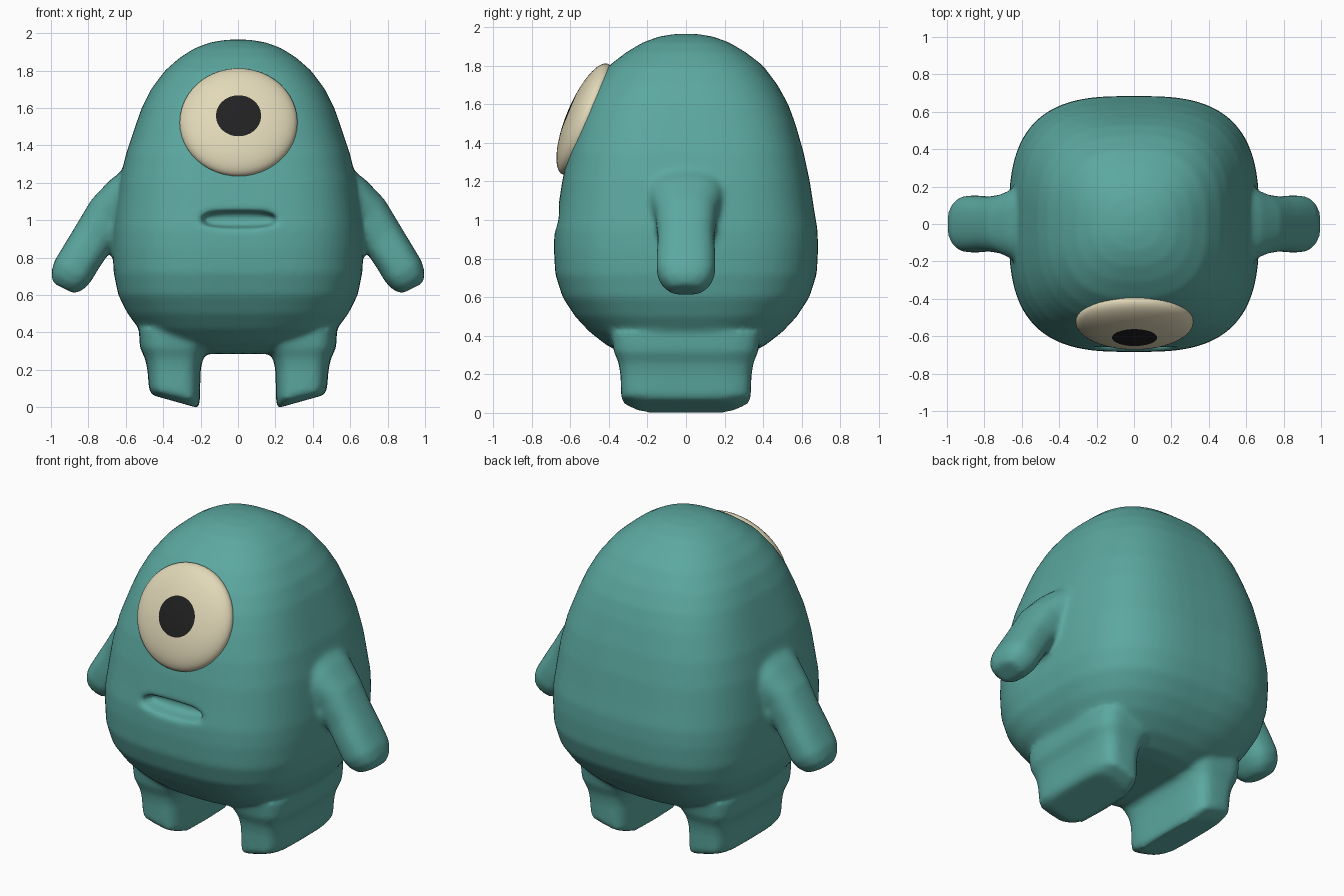
import bpy, bmesh, math
from mathutils import Vector, Matrix

if "Cube" in bpy.data.objects:
    bpy.data.objects.remove(bpy.data.objects["Cube"])


def material(name, rgb):
    m = bpy.data.materials.new(name)
    m.diffuse_color = (*rgb, 1)
    m.use_nodes = True
    m.node_tree.nodes["Principled BSDF"].inputs["Base Color"].default_value = m.diffuse_color
    return m


TEAL = material("teal skin", (0.105, 0.39, 0.35))
CREAM = material("cream eye", (0.76, 0.69, 0.48))
BLACK = material("black pupil", (0.015, 0.015, 0.016))


def ring(center, u, v, n, count):
    """Superellipse ring spanned by the half-axis vectors u and v."""
    pts = []
    for i in range(count):
        a = 2 * math.pi * i / count
        c, s = math.cos(a), math.sin(a)
        pts.append(Vector(center)
                   + Vector(u) * math.copysign(abs(c) ** (2 / n), c)
                   + Vector(v) * math.copysign(abs(s) ** (2 / n), s))
    return pts


def loft(bm, rings):
    """Skin a list of equal rings and cap both ends."""
    loops = [[bm.verts.new(p) for p in r] for r in rings]
    k = len(loops[0])
    for a, b in zip(loops, loops[1:]):
        for i in range(k):
            bm.faces.new((a[i], a[(i + 1) % k], b[(i + 1) % k], b[i]))
    bm.faces.new(loops[0])
    bm.faces.new(loops[-1])


def finish(name, bm, *mats):
    bmesh.ops.recalc_face_normals(bm, faces=bm.faces)
    me = bpy.data.meshes.new(name)
    bm.to_mesh(me)
    bm.free()
    for m in mats:
        me.materials.append(m)
    ob = bpy.data.objects.new(name, me)
    bpy.context.collection.objects.link(ob)
    return ob


bm = bmesh.new()

# Torso: z, half width, half depth, squareness
torso = [(0.285, 0.22, 0.22, 2.4), (0.30, 0.34, 0.31, 2.6), (0.35, 0.45, 0.41, 2.7),
         (0.42, 0.53, 0.50, 2.8), (0.50, 0.59, 0.575, 2.9), (0.60, 0.64, 0.64, 3),
         (0.72, 0.665, 0.678, 3), (0.85, 0.67, 0.685, 3), (0.95, 0.667, 0.682, 3),
         (1.05, 0.655, 0.665, 3), (1.20, 0.635, 0.642, 3), (1.35, 0.60, 0.61, 3),
         (1.50, 0.55, 0.567, 2.9), (1.60, 0.515, 0.53, 2.8), (1.70, 0.465, 0.475, 2.7),
         (1.80, 0.39, 0.40, 2.6), (1.87, 0.31, 0.31, 2.5), (1.92, 0.23, 0.225, 2.4),
         (1.95, 0.15, 0.145, 2.3), (1.965, 0.06, 0.06, 2)]
loft(bm, [ring((0, 0, z), (w, 0, 0), (0, d, 0), n, 64) for z, w, d, n in torso])

for side in (-1, 1):
    # Legs: height, centre x, half width, half depth, sole slant
    leg = [(0.03, 0.335, 0.125, 0.25, 0.035), (0.065, 0.34, 0.136, 0.335, 0.03),
           (0.20, 0.342, 0.142, 0.34, 0), (0.26, 0.342, 0.155, 0.35, 0),
           (0.32, 0.34, 0.185, 0.375, 0), (0.42, 0.33, 0.20, 0.39, 0)]
    loft(bm, [ring((side * x, 0, z), (side * w, 0, slant), (0, d, 0), 4, 40)
              for z, x, w, d, slant in leg])

    # Arms: centre x, z, half thickness, half depth
    arm = [(0.48, 1.17, 0.16, 0.24), (0.60, 1.09, 0.15, 0.20), (0.69, 1.02, 0.13, 0.16),
           (0.77, 0.91, 0.115, 0.147), (0.84, 0.80, 0.112, 0.153), (0.885, 0.725, 0.112, 0.152),
           (0.912, 0.675, 0.098, 0.13), (0.932, 0.635, 0.065, 0.085)]
    t = Vector((0.84, 0, 0.54))
    rings = []
    for i, (x, z, h, d) in enumerate(arm):
        a, b = arm[max(i - 1, 0)], arm[min(i + 1, len(arm) - 1)]
        t = Vector((b[0] - a[0], 0, b[1] - a[1])).normalized()
        rings.append(ring((side * x, 0, z), (-side * t.z * h, 0, t.x * h), (0, d, 0), 2.6, 32))
    loft(bm, rings)

body = finish("body", bm, TEAL)

# Mouth slot, cut out of the front
bm = bmesh.new()
loft(bm, [ring((0.005, y, 1.005), (w, 0, 0), (0, 0, h), 2.8, 40)
          for y, w, h in ((-0.80, 0.25, 0.065), (-0.68, 0.215, 0.05), (-0.58, 0.185, 0.034))])
cutter = finish("mouth_cutter", bm, TEAL)
cutter.hide_render = True
cutter.hide_viewport = True

cut = body.modifiers.new("mouth", 'BOOLEAN')
cut.operation = 'DIFFERENCE'
cut.solver = 'EXACT'
cut.use_self = True
cut.object = cutter

# Fuse limbs and torso into one soft skin
fuse = body.modifiers.new("fuse", 'REMESH')
fuse.mode = 'VOXEL'
fuse.voxel_size = 0.016
fuse.use_smooth_shade = True
soften = body.modifiers.new("soften", 'SMOOTH')
soften.factor = 0.5
soften.iterations = 8

# Eye: shallow dome facing forward and up, with the pupil around its pole
bm = bmesh.new()
bmesh.ops.create_uvsphere(bm, u_segments=48, v_segments=32, radius=1)
for f in bm.faces:
    f.smooth = True
    f.material_index = int(f.calc_center_median().z > math.cos(math.radians(22.5)))
normal = Vector((0, -0.924, 0.381))
up = Vector((0, 0.381, 0.924))
basis = Matrix((Vector((1, 0, 0)), up, normal)).transposed().to_4x4()
bm.transform(Matrix.Translation((0.003, -0.522, 1.523)) @ basis
             @ Matrix.Diagonal((0.315, 0.31, 0.10, 1)))
finish("eye", bm, CREAM, BLACK)
